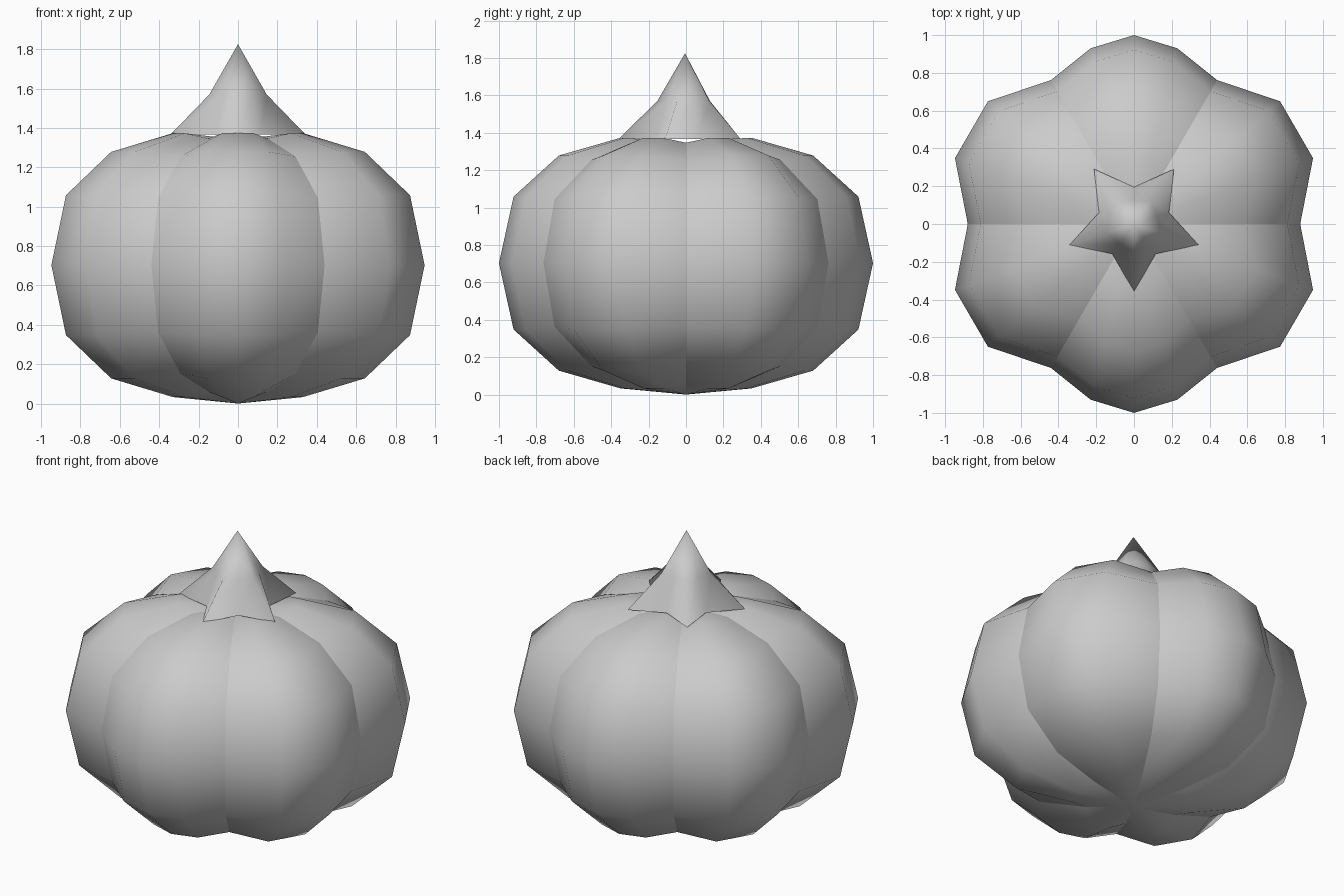
import bpy, bmesh
from math import sin, cos, radians, pi

if "Cube" in bpy.data.objects:
    bpy.data.objects.remove(bpy.data.objects["Cube"])


def finish(bm, name):
    bmesh.ops.recalc_face_normals(bm, faces=bm.faces)
    mesh = bpy.data.meshes.new(name)
    bm.to_mesh(mesh)
    bm.free()
    obj = bpy.data.objects.new(name, mesh)
    bpy.context.collection.objects.link(obj)
    return obj


def bridge(bm, a, b):
    n = len(a)
    for i in range(n):
        bm.faces.new((a[i], a[(i + 1) % n], b[(i + 1) % n], b[i]))


def fan(bm, ring, tip):
    for i in range(len(ring)):
        bm.faces.new((ring[i], ring[(i + 1) % len(ring)], tip))


# Pumpkin outline: (angle, radius, is_seam); front and back lobes have a crest vertex
half = [(0, .88, True), (20.2, 1.01, False), (40, 1.01, False),
        (60, .88, True), (76.1, .958, False), (90, 1.0, False)]
quarter2 = [(180 - a, r, s) for a, r, s in reversed(half[1:-1])]
outline = half + quarter2
outline += [(a + 180, r, s) for a, r, s in outline]

# Pumpkin: rings of (radius scale, height from the middle), seams sunk in
rings_profile = [(.35, -.67), (.68, -.575), (.922, -.355), (1, 0),
                 (.922, .355), (.68, .575), (.35, .67)]
bm = bmesh.new()
rings, seam_verts = [], set()
for scale, h in rings_profile:
    ring = []
    for a, r, seam in outline:
        k = .96 if seam else 1
        s = scale * (.975 if seam and scale < .9 else 1)
        v = bm.verts.new((r * s * cos(radians(a)), r * s * sin(radians(a)), .703 + h * k))
        ring.append(v)
        if seam:
            seam_verts.add(v)
    rings.append(ring)
for a, b in zip(rings, rings[1:]):
    bridge(bm, a, b)
poles = [bm.verts.new((0, 0, 0)), bm.verts.new((0, 0, 1.34))]
fan(bm, rings[0], poles[0])
fan(bm, rings[-1], poles[1])
seam_verts.update(poles)
for f in bm.faces:
    f.smooth = True
for e in bm.edges:  # hard creases between lobes
    if e.verts[0] in seam_verts and e.verts[1] in seam_verts:
        e.smooth = False
finish(bm, "pumpkin_body")

# Stem: five-pointed star base narrowing to a point
bm = bmesh.new()


def star(outer, inner, z):
    return [bm.verts.new(((inner if i % 2 else outer) * cos(-pi / 2 + i * pi / 5),
                          (inner if i % 2 else outer) * sin(-pi / 2 + i * pi / 5), z))
            for i in range(10)]


base = star(.36, .195, 1.367)
mid = star(.153, .128, 1.57)
tip = bm.verts.new((0, -.005, 1.825))
bridge(bm, base, mid)
fan(bm, mid, tip)
for f in bm.faces:
    f.smooth = True
bottom = bm.faces.new(base)
for e in bottom.edges:
    e.smooth = False
finish(bm, "stem")
